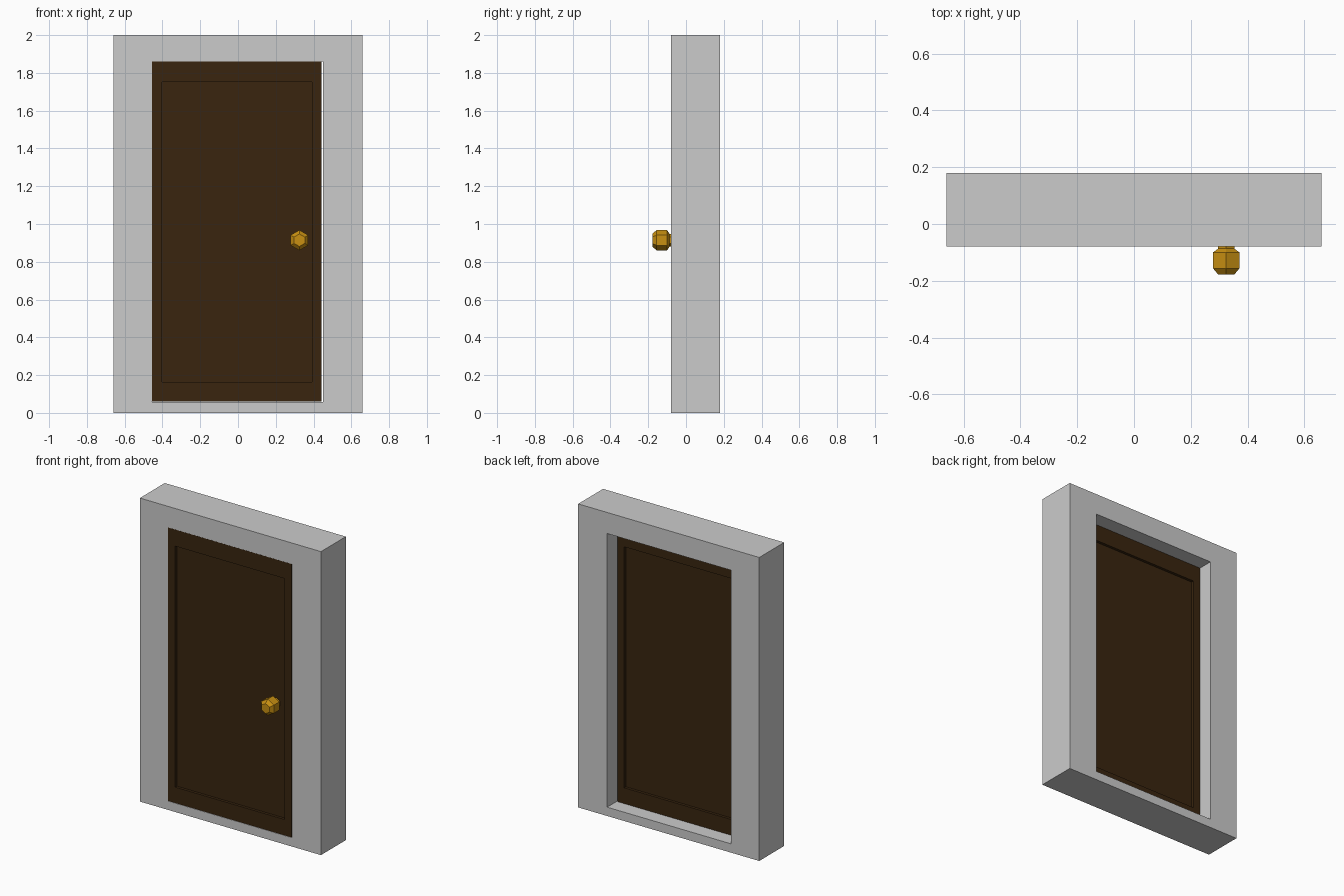
import bpy, bmesh
from math import sin, cos, pi

if "Cube" in bpy.data.objects:
    bpy.data.objects.remove(bpy.data.objects["Cube"])


def material(name, rgb):
    m = bpy.data.materials.new(name)
    m.diffuse_color = (*rgb, 1)
    m.use_nodes = True
    m.node_tree.nodes["Principled BSDF"].inputs["Base Color"].default_value = m.diffuse_color
    return m


def rect(x0, x1, z0, z1, y):
    return [(x0, y, z0), (x1, y, z0), (x1, y, z1), (x0, y, z1)]


def hexagon(cx, cz, r, y):
    return [(cx + r * sin(i * pi / 3), y, cz + r * cos(i * pi / 3)) for i in range(6)]


def loft(name, rings, closed=False, mat=None):
    """Skin successive rings; close the chain into a loop or cap its ends."""
    bm = bmesh.new()
    loops = [[bm.verts.new(p) for p in ring] for ring in rings]
    n = len(loops[0])
    pairs = list(zip(loops, loops[1:]))
    if closed:
        pairs.append((loops[-1], loops[0]))
    else:
        bm.faces.new(loops[0])
        bm.faces.new(loops[-1])
    for a, b in pairs:
        for i in range(n):
            j = (i + 1) % n
            bm.faces.new((a[i], a[j], b[j], b[i]))
    bmesh.ops.recalc_face_normals(bm, faces=bm.faces)
    me = bpy.data.meshes.new(name)
    bm.to_mesh(me)
    bm.free()
    ob = bpy.data.objects.new(name, me)
    bpy.context.collection.objects.link(ob)
    if mat:
        me.materials.append(mat)
    return ob


wood = material("dark_wood", (0.041, 0.0185, 0.0048))
brass = material("brass", (0.58, 0.28, 0.006))

# Surround: thick block with a rectangular opening
FRONT, BACK = -0.079, 0.18
outer = (-0.66, 0.66, 0, 2)
opening = (-0.455, 0.449, 0.058, 1.861)
loft("door_frame", [rect(*outer, FRONT), rect(*outer, BACK),
                    rect(*opening, BACK), rect(*opening, FRONT)], closed=True)

# Door leaf: slab with a shallow sunken panel on both faces
leaf = (-0.454, 0.443, 0.059, 1.86)
panel = (-0.403, 0.393, 0.163, 1.751)
f, b, sink = -0.078, 0.082, 0.018
loft("door", [rect(*panel, f + sink), rect(*panel, f), rect(*leaf, f),
              rect(*leaf, b), rect(*panel, b), rect(*panel, b - sink)], mat=wood)

# Six-sided knob with a short neck
profile = [(0.033, -0.07), (0.033, -0.087), (0.054, -0.1),
           (0.054, -0.156), (0.033, -0.178)]
loft("door_knob", [hexagon(0.325, 0.914, r, y) for r, y in profile], mat=brass)
